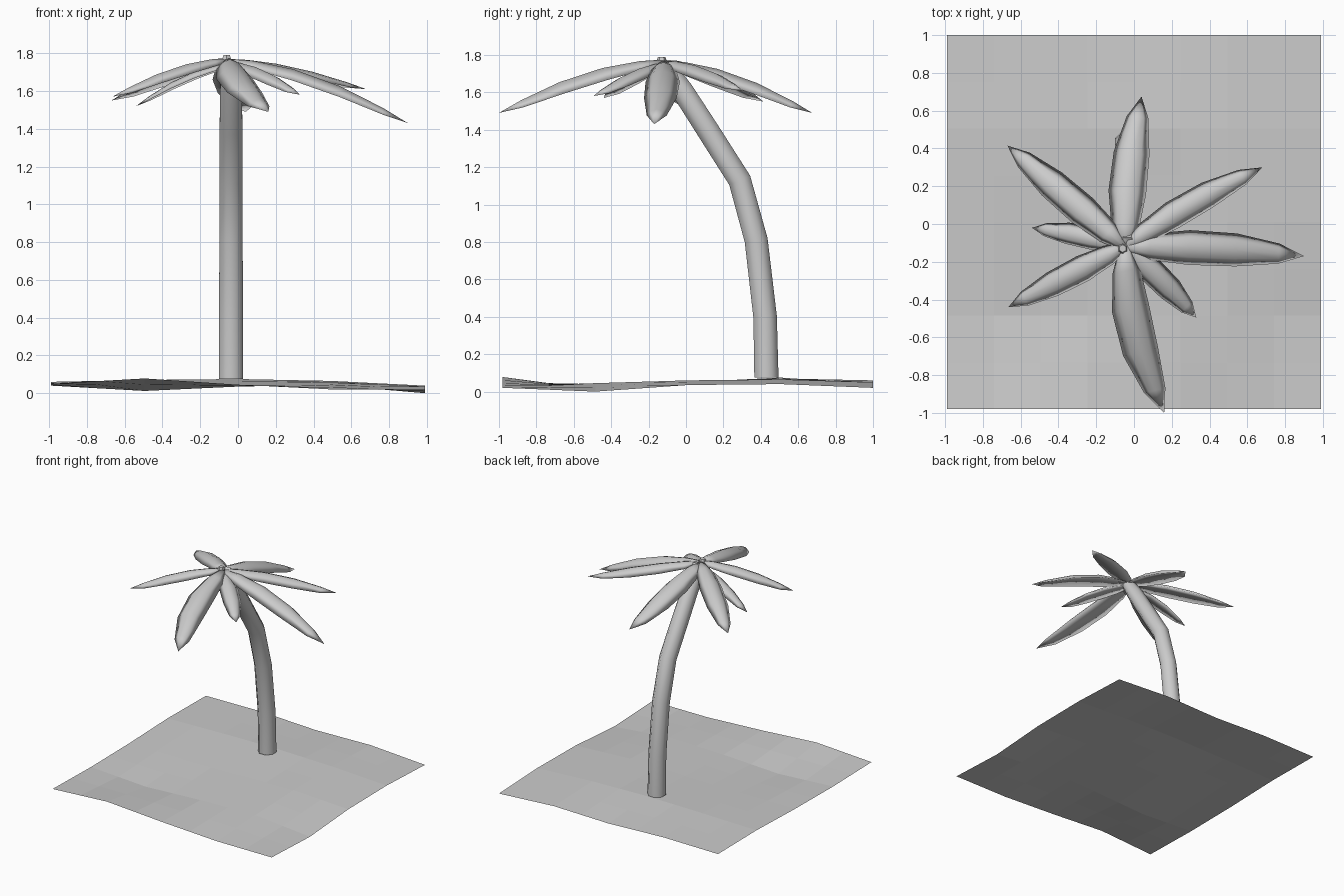
import bpy, math
from mathutils import Vector

if "Cube" in bpy.data.objects:
    bpy.data.objects.remove(bpy.data.objects["Cube"])


def add_mesh(name, verts, faces, angle=None):
    me = bpy.data.meshes.new(name)
    me.from_pydata(verts, [], faces)
    me.update()
    ob = bpy.data.objects.new(name, me)
    bpy.context.collection.objects.link(ob)
    if angle is not None:
        bpy.ops.object.select_all(action='DESELECT')
        ob.select_set(True)
        bpy.context.view_layer.objects.active = ob
        bpy.ops.object.shade_smooth_by_angle(angle=math.radians(angle))
    return ob


def bridge(rings, n):
    """Quads joining consecutive closed rings of n vertices."""
    return [(r * n + i, r * n + (i + 1) % n, (r + 1) * n + (i + 1) % n, (r + 1) * n + i)
            for r in range(rings - 1) for i in range(n)]


# Sand: gently uneven 8 x 8 sheet, interpolated from coarse heights (front row first)
H = [[.05, .078, .045, .02, .02],
     [.04, .012, .035, .045, .0],
     [.045, .045, .05, .06, .035],
     [.06, .07, .075, .065, .04],
     [.055, .06, .04, .05, .02]]


def height(u, v):
    i, j = min(int(u), 3), min(int(v), 3)
    a, b = u - i, v - j
    low = H[j][i] * (1 - a) + H[j][i + 1] * a
    high = H[j + 1][i] * (1 - a) + H[j + 1][i + 1] * a
    return low * (1 - b) + high * b


verts = [(-.99 + i * .2475, -.98 + j * .2475, height(i / 2, j / 2))
         for j in range(9) for i in range(9)]
faces = [(j * 9 + i, j * 9 + i + 1, j * 9 + i + 10, j * 9 + i + 9)
         for j in range(8) for i in range(8)]
add_mesh("sand_ground", verts, faces)

# Trunk: eight-sided tube along a bent path in the y-z plane (y, z, radius)
path = [(.43, .075, .07), (.423, .4, .068), (.375, .81, .067), (.287, 1.13, .066),
        (.115, 1.40, .065), (-.02, 1.61, .063), (-.11, 1.745, .05)]
N = 8
verts = []
for k, (y, z, r) in enumerate(path):
    a, b = path[max(k - 1, 0)], path[min(k + 1, len(path) - 1)]
    t = Vector((0, b[0] - a[0], b[1] - a[1])).normalized()
    if k == 0:
        t = Vector((0, 0, 1))
    side = Vector((1, 0, 0))
    up = t.cross(side)
    for i in range(N):
        ang = 2 * math.pi * (i + .5) / N
        verts.append(Vector((-.037, y, z)) + (side * math.cos(ang) + up * math.sin(ang)) * r)
faces = bridge(len(path), N)
faces += [tuple(reversed(range(N))), tuple(range((len(path) - 1) * N, len(path) * N))]
add_mesh("trunk", verts, faces, 50)


# Fronds: arched, tapering leaves that droop away from the crown
def frond(name, tip, width, start_z=1.77, bend=0.0):
    start, tip = Vector((-.05, -.12, start_z)), Vector(tip)
    flat = Vector((tip.x - start.x, tip.y - start.y, 0))
    side = Vector((-flat.y, flat.x, 0)).normalized()
    # across, down for one cross-section: top arch then underside
    section = [(-1, .65), (-.55, .2), (0, 0), (.55, .2), (1, .65), (0, .4)]
    verts = []
    for t, w in [(0, .3), (.14, .75), (.36, 1), (.62, .95), (.86, .58)]:
        p = start + flat * t + side * bend * math.sin(math.pi * t)
        p.z = start.z + (tip.z - start.z) * t ** 1.8
        for x, d in section:
            verts.append(p + side * x * w * width - Vector((0, 0, d * w * width)))
    n = len(section)
    last = len(verts)
    verts.append(tip)
    faces = [tuple(reversed(f)) for f in bridge(5, n)]
    faces += [(last, last - n + (i + 1) % n, last - n + i) for i in range(n)]
    faces.append(tuple(range(n)))
    add_mesh(name, verts, faces, 180)


for name, tip, width, z, bend in [
        ("frond_east", (.90, -.17, 1.43), .092, 1.77, .015),
        ("frond_north_east", (.68, .30, 1.61), .075, 1.77, .02),
        ("frond_north", (.04, .675, 1.49), .10, 1.77, .02),
        ("frond_north_west", (-.67, .415, 1.55), .085, 1.775, 0),
        ("frond_west", (-.54, -.02, 1.52), .06, 1.74, -.01),
        ("frond_south_west", (-.665, -.44, 1.57), .072, 1.775, 0),
        ("frond_south", (.16, -1.0, 1.49), .10, 1.775, -.05),
        ("frond_south_east", (.33, -.495, 1.58), .07, 1.755, .01)]:
    frond(name, tip, width, z, bend)

# Crown bud: small knob where the fronds meet
bpy.ops.mesh.primitive_cone_add(vertices=6, radius1=.05, radius2=.02, depth=.09,
                                location=(-.06, -.13, 1.745))
bpy.context.object.name = "crown_bud"
